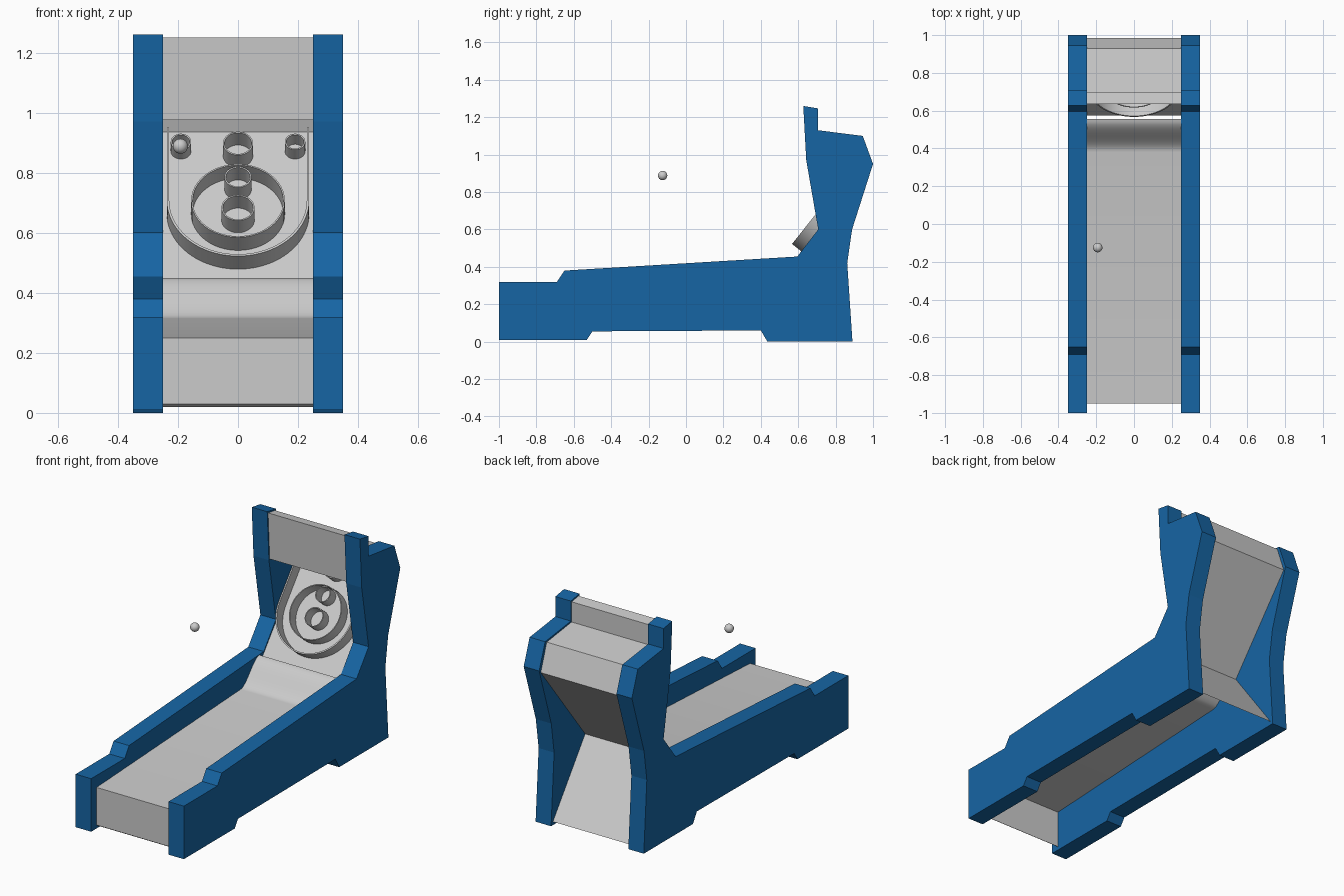
import bpy, bmesh
from math import sin, cos, pi, radians
from mathutils import Matrix, Vector

if "Cube" in bpy.data.objects:
    bpy.data.objects.remove(bpy.data.objects["Cube"])

blue = bpy.data.materials.new("blue_paint")
blue.diffuse_color = (0.008, 0.13, 0.37, 1)
blue.use_nodes = True
blue.node_tree.nodes["Principled BSDF"].inputs["Base Color"].default_value = blue.diffuse_color


def finish(name, bm, smooth=False, mat=None, fix_normals=True):
    if fix_normals:
        bmesh.ops.recalc_face_normals(bm, faces=bm.faces)
    me = bpy.data.meshes.new(name)
    bm.to_mesh(me)
    bm.free()
    ob = bpy.data.objects.new(name, me)
    bpy.context.collection.objects.link(ob)
    if mat:
        me.materials.append(mat)
    if smooth:
        me.polygons.foreach_set("use_smooth", [True] * len(me.polygons))
        me.set_sharp_from_angle(angle=radians(30))
    return ob


def slab(name, profile, x0, x1, mat=None):
    """Solid plate: a y-z outline extruded along x."""
    bm = bmesh.new()
    face = bm.faces.new([bm.verts.new((x0, y, z)) for y, z in profile])
    ext = bmesh.ops.extrude_face_region(bm, geom=[face])
    moved = [v for v in ext["geom"] if isinstance(v, bmesh.types.BMVert)]
    bmesh.ops.translate(bm, verts=moved, vec=(x1 - x0, 0, 0))
    return finish(name, bm, mat=mat)


def sheet(name, path, half, smooth=False):
    """Bent sheet: a y-z polyline swept across the cabinet width."""
    bm = bmesh.new()
    rows = [[bm.verts.new((x, y, z)) for x in (-half, half)] for y, z in path]
    for a, b in zip(rows, rows[1:]):
        bm.faces.new((a[0], a[1], b[1], b[0]))
    return finish(name, bm, smooth, fix_normals=False)


def wall(name, outer, inner, depth, closed, matrix):
    """Upright wall on the target board between two matching outlines."""
    bm = bmesh.new()
    secs = [[bm.verts.new((*p, h)) for p, h in ((o, 0), (o, depth), (i, depth), (i, 0))]
            for o, i in zip(outer, inner)]
    pairs = list(zip(secs, secs[1:]))
    if closed:
        pairs.append((secs[-1], secs[0]))
    else:
        bm.faces.new(secs[0])
        bm.faces.new(secs[-1])
    for a, b in pairs:
        for k in range(4):
            m = (k + 1) % 4
            bm.faces.new((a[k], a[m], b[m], b[k]))
    bm.transform(matrix)
    return finish(name, bm, smooth=True)


# Side panels
panel = [(-1, 0.01), (-0.53, 0.01), (-0.50, 0.055), (0.40, 0.06), (0.435, 0),
         (0.89, 0), (0.862, 0.42), (0.888, 0.60), (1.0, 0.95), (0.945, 1.10),
         (0.707, 1.13), (0.707, 1.247), (0.627, 1.26), (0.643, 0.97),
         (0.707, 0.60), (0.595, 0.455), (-0.65, 0.38), (-0.69, 0.32), (-1, 0.32)]
for side, s in (("left", -1), ("right", 1)):
    slab(side + "_side_panel", panel, s * 0.25, s * 0.35, blue)

# Rolling lane with front plate and curved jump ramp
HALF = 0.251
lane = [(-0.935, 0.02), (-0.95, 0.03), (-0.95, 0.25)]
for i in range(13):
    t = i / 12
    lane.append((0.38 + 0.175 * t, 0.315 + 0.135 * t * t * (3 - 2 * t)))
sheet("lane", lane, HALF, smooth=True)

# Marquee, hood, target board and lower back as one folded sheet
BOARD_LOW, BOARD_TOP = (0.575, 0.42), (0.985, 0.935)
sheet("cabinet_back", [(0.65, 0.975), (0.635, 1.25), (0.70, 1.24), (0.70, 1.122),
                       (0.93, 1.092), BOARD_TOP, BOARD_LOW, (0.873, 0.02)], HALF)

# Frame lying on the target board: x across, y up the slope, z out of the board
up = Vector((0, BOARD_TOP[0] - BOARD_LOW[0], BOARD_TOP[1] - BOARD_LOW[1])).normalized()
out = Vector((1, 0, 0)).cross(up)
board = Matrix((Vector((1, 0, 0)), up, out)).transposed().to_4x4()
board.translation = (0, *BOARD_LOW)


def slope(z):
    return (z - BOARD_LOW[1]) / up.z


def arc(cx, cy, r, a0, a1, n):
    return [(cx + r * cos(a0 + (a1 - a0) * i / n), cy + r * sin(a0 + (a1 - a0) * i / n))
            for i in range(n + 1)]


# Scoring rings: name, x, base height, radius, depth
for name, x, z, r, d in (("large_ring", 0, 0.663, 0.156, 0.07),
                         ("lower_cup", 0, 0.643, 0.055, 0.065),
                         ("middle_cup", 0, 0.745, 0.045, 0.065),
                         ("upper_cup", 0, 0.857, 0.05, 0.065),
                         ("left_corner_cup", -0.19, 0.872, 0.034, 0.05),
                         ("right_corner_cup", 0.19, 0.872, 0.034, 0.05)):
    rings = [arc(x, slope(z), q, 0, 2 * pi, 48)[:-1] for q in (r, r - 0.005)]
    wall(name, *rings, d, True, board)

# U-shaped guard rail around the rings
rails = []
for r in (0.237, 0.229):
    rails.append([(-r, slope(0.907))] + arc(0, slope(0.664), r, pi, 2 * pi, 40)
                 + [(r, slope(0.907))])
wall("guard_rail", *rails, 0.07, False, board)

# Ball
bm = bmesh.new()
bmesh.ops.create_uvsphere(bm, u_segments=32, v_segments=16, radius=0.025,
                          matrix=Matrix.Translation((-0.192, -0.125, 0.888)))
finish("ball", bm, smooth=True)
